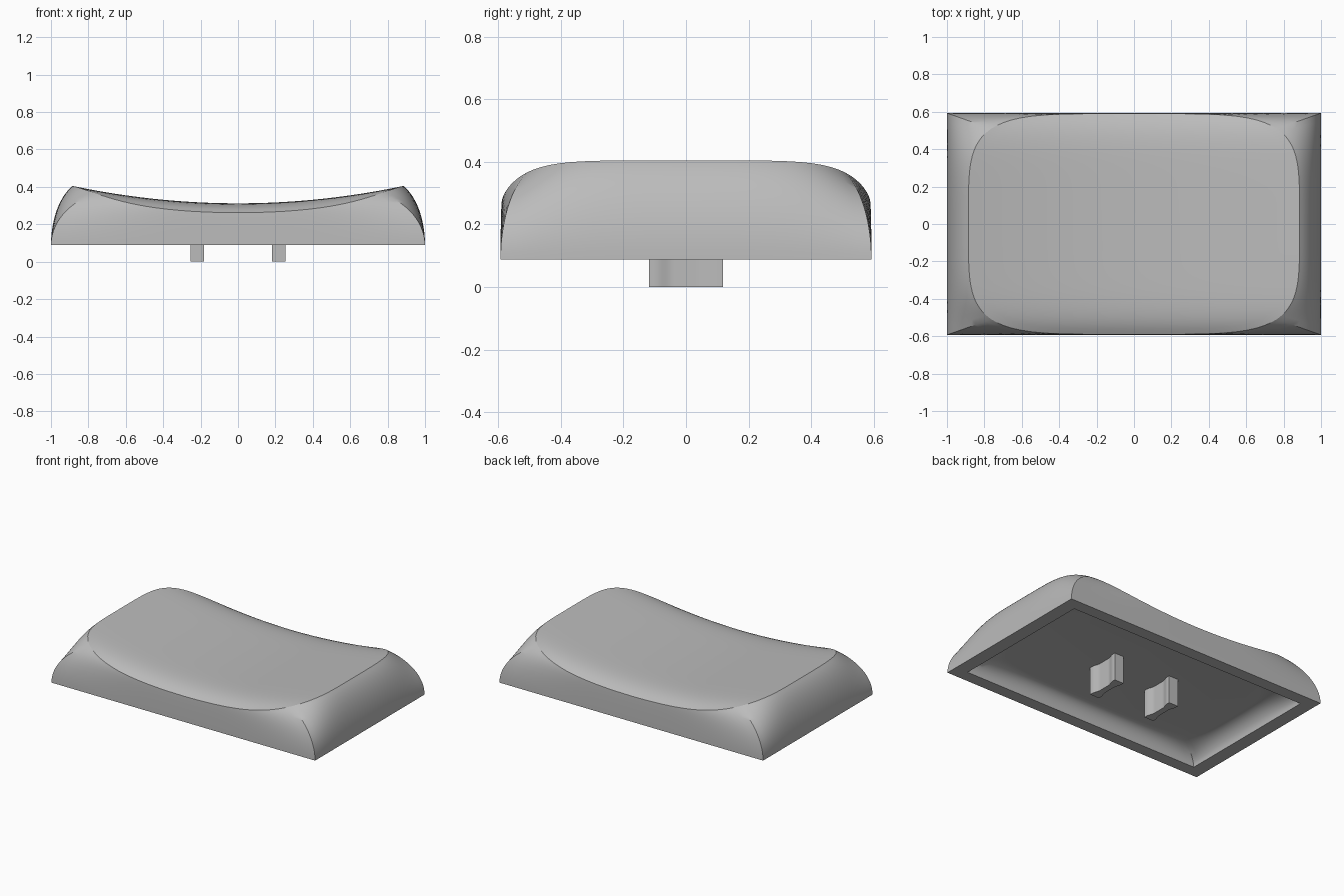
import bpy, bmesh
from math import sin, cos, pi, radians

cube = bpy.data.objects.get("Cube")
if cube:
    bpy.data.objects.remove(cube, do_unlink=True)

grey = bpy.data.materials.new("plain_grey")
grey.use_nodes = True
colour = (0.5, 0.5, 0.5, 1)
grey.diffuse_color = colour
grey.node_tree.nodes["Principled BSDF"].inputs["Base Color"].default_value = colour

HX, HY, BASE = 1.0, 0.593, 0.088     # footprint half sizes and rim height
TX, TY = 0.885, 0.59                 # half sizes of the dished top
CEILING, ROUND = 0.19, 4.7           # underside ceiling, corner squareness
STEPS = 28


def finish(bm, name):
    bmesh.ops.recalc_face_normals(bm, faces=bm.faces)
    mesh = bpy.data.meshes.new(name)
    bm.to_mesh(mesh)
    bm.free()
    obj = bpy.data.objects.new(name, mesh)
    bpy.context.collection.objects.link(obj)
    mesh.materials.append(grey)
    bpy.ops.object.select_all(action="DESELECT")
    obj.select_set(True)
    bpy.context.view_layer.objects.active = obj
    bpy.ops.object.shade_smooth_by_angle(angle=radians(30))
    return obj


def square_ring():
    """Unit square perimeter, anticlockwise."""
    pts = []
    side = [-1 + 2 * i / STEPS for i in range(STEPS)]
    for turn in range(4):
        for u in side:
            x, y = 1, u
            for _ in range(turn):
                x, y = -y, x
            pts.append((x, y))
    return pts


SQUARE = square_ring()
SOFT = []                            # the square pulled in to a rounded one
for px, py in SQUARE:
    r = (abs(px) ** ROUND + abs(py) ** ROUND) ** (-1 / ROUND)
    SOFT.append((px * r, py * r))


def dish(x, y):
    """Height of the top: scooped along x, rolling off at front and back."""
    return 0.312 + 0.093 * (x / TX) ** 2 - 0.05 * abs(y / TY) ** 8


def arc_rings(lower, upper, sweep, count):
    """Rings rising from lower to upper along a bulging arc."""
    rings = []
    for k in range(count + 1):
        a = sweep * k / count
        h, v = (1 - cos(a)) / (1 - cos(sweep)), sin(a) / sin(sweep)
        rings.append([(p[0] + (q[0] - p[0]) * h, p[1] + (q[1] - p[1]) * h,
                       p[2] + (q[2] - p[2]) * v) for p, q in zip(lower, upper)])
    return rings


# Cap shell: dished top, bulging walls, flat rim and hollow underside
rings = []
for k in range(1, 20):
    s = k / 20
    rings.append([(x * TX * s, y * TY * s, dish(x * TX * s, y * TY * s)) for x, y in SOFT])
outline = [(x * TX, y * TY, dish(x * TX, y * TY)) for x, y in SOFT]
foot = [(x * HX, y * HY, BASE) for x, y in SQUARE]
inner = [(x * (HX - 0.092), y * (HY - 0.083), BASE) for x, y in SQUARE]
roof = [(x * 0.8, y * 0.43, CEILING) for x, y in SOFT]
rings += arc_rings(foot, outline, radians(65), 14)[::-1]
rings += arc_rings(inner, roof, pi / 2, 10)

bm = bmesh.new()
loops = [[bm.verts.new(p) for p in ring] for ring in rings]
n = len(SQUARE)
for a, b in zip(loops, loops[1:]):
    for i in range(n):
        j = (i + 1) % n
        bm.faces.new((a[i], b[i], b[j], a[j]))
centre = bm.verts.new((0, 0, dish(0, 0)))
for i in range(n):
    bm.faces.new((centre, loops[0][i], loops[0][(i + 1) % n]))
bm.faces.new(loops[-1])
finish(bm, "cap_shell")


# Mounting prongs: waisted bars hanging from the ceiling
def prong(name, x0):
    half, flat, waist = 0.118, 0.1, 0.04
    edge = [(0.035, -half)]
    for k in range(25):
        y = -flat + 2 * flat * k / 24
        t = min(1, max(0, (abs(y) - waist) / (flat - waist)))
        edge.append((0.021 + 0.014 * t * t * (3 - 2 * t), y))
    edge.append((0.035, half))
    section = edge + [(-x, y) for x, y in reversed(edge)]
    bm = bmesh.new()
    face = bm.faces.new([bm.verts.new((x0 + x, y, 0)) for x, y in section])
    top = bmesh.ops.extrude_face_region(bm, geom=[face])["geom"]
    bmesh.ops.translate(bm, vec=(0, 0, CEILING + 0.01),
                        verts=[v for v in top if isinstance(v, bmesh.types.BMVert)])
    finish(bm, name)


prong("left_prong", 0.218)
prong("right_prong", -0.218)
